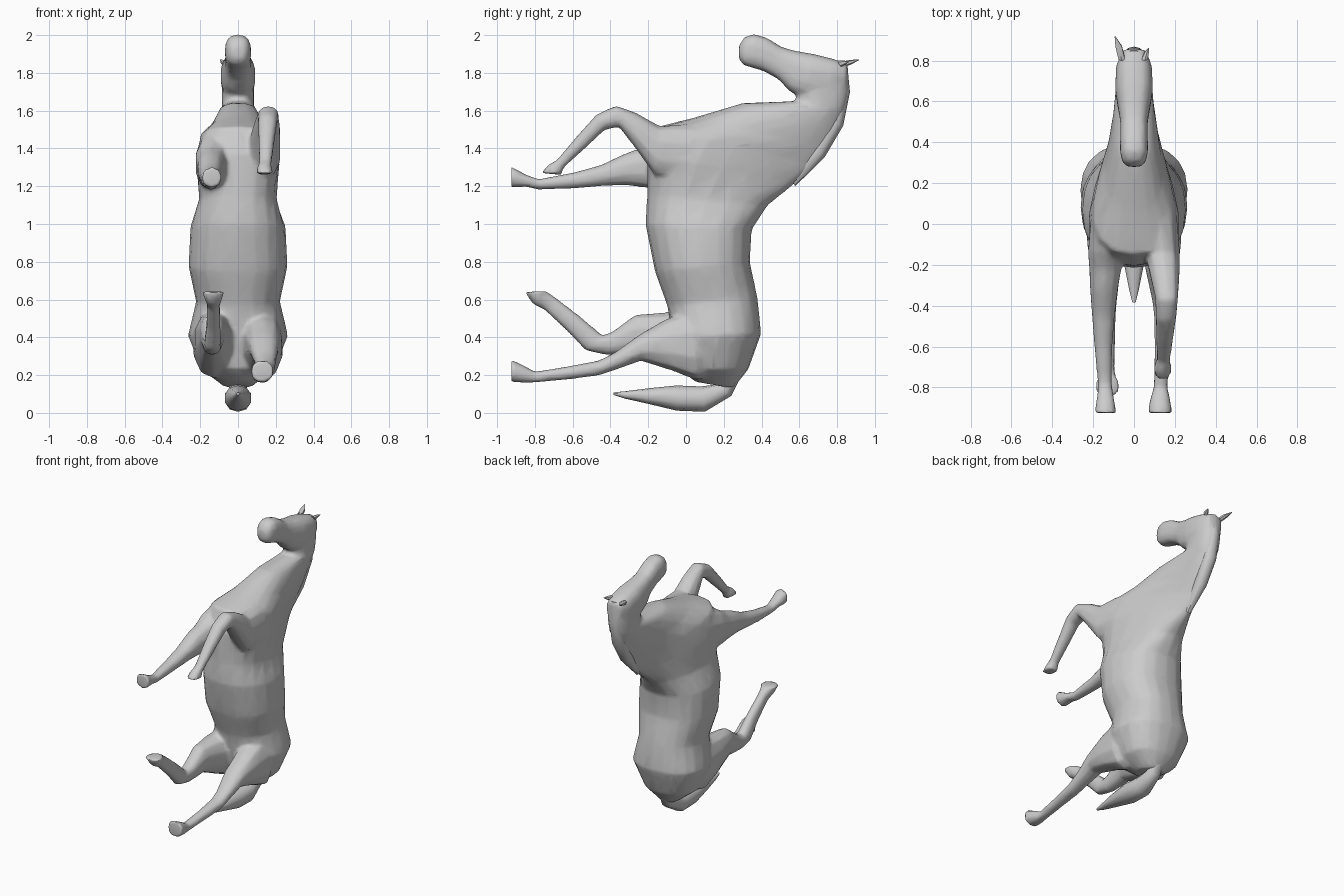
import bpy, bmesh, math
from mathutils import Vector

grey = bpy.data.materials.new("coat grey")
grey.diffuse_color = (0.6, 0.6, 0.6, 1)


def loft(name, rings, sides=14, power=0.88):
    """Skin rings given as (y1, z1, y2, z2, half width, centre x[, taper])."""
    bm = bmesh.new()
    loops = []
    for y1, z1, y2, z2, w, x, *taper in rings:
        k = taper[0] if taper else 0
        a, b = Vector((x, y1, z1)), Vector((x, y2, z2))
        mid, half = (a + b) / 2, (a - b) / 2
        loop = []
        for i in range(sides):
            t = 2 * math.pi * i / sides
            c, s = math.cos(t), math.sin(t)
            c = math.copysign(abs(c) ** power, c)
            s = math.copysign(abs(s) ** power, s) * (1 + k * c)
            loop.append(bm.verts.new(mid + half * c + Vector((w * s, 0, 0))))
        loops.append(loop)
    for p, q in zip(loops, loops[1:]):
        for i in range(sides):
            j = (i + 1) % sides
            bm.faces.new((p[i], p[j], q[j], q[i]))
    bm.faces.new(loops[0])
    bm.faces.new(loops[-1])
    bmesh.ops.recalc_face_normals(bm, faces=bm.faces)
    mesh = bpy.data.meshes.new(name)
    bm.to_mesh(mesh)
    bm.free()
    mesh.materials.append(grey)
    obj = bpy.data.objects.new(name, mesh)
    bpy.context.collection.objects.link(obj)
    select([obj])
    bpy.ops.object.shade_smooth_by_angle(angle=math.radians(40))
    return obj


def select(objs):
    bpy.ops.object.select_all(action='DESELECT')
    for o in objs:
        o.select_set(True)
    bpy.context.view_layer.objects.active = objs[0]


# Rump, barrel, chest and neck; the chest is broad in front, narrow at the crest
body = loft("body", [
    (0.05, 0.165, 0.25, 0.13, 0.08, 0),
    (-0.04, 0.235, 0.33, 0.23, 0.195, 0),
    (-0.07, 0.40, 0.398, 0.42, 0.265, 0),
    (-0.10, 0.57, 0.378, 0.61, 0.222, 0),
    (-0.165, 0.75, 0.338, 0.80, 0.262, 0),
    (-0.215, 1.00, 0.348, 0.97, 0.252, 0),
    (-0.205, 1.15, 0.433, 1.10, 0.20, 0, 0.2),
    (-0.205, 1.37, 0.585, 1.22, 0.19, 0, 0.6),
    (-0.15, 1.515, 0.685, 1.31, 0.165, 0, 0.7),
    (0.05, 1.565, 0.755, 1.40, 0.125, 0, 0.5),
    (0.30, 1.64, 0.805, 1.50, 0.10, 0, 0.2),
    (0.58, 1.65, 0.845, 1.60, 0.085, 0),
    (0.59, 1.73, 0.866, 1.70, 0.085, 0),
    (0.66, 1.83, 0.858, 1.83, 0.072, 0)], 20)

# Head from muzzle to poll
head = loft("head", [
    (0.28, 1.945, 0.28, 1.875, 0.035, 0),
    (0.31, 1.99, 0.305, 1.84, 0.06, 0),
    (0.36, 2.005, 0.36, 1.825, 0.07, 0),
    (0.43, 1.985, 0.41, 1.81, 0.068, 0),
    (0.51, 1.935, 0.49, 1.765, 0.068, 0),
    (0.59, 1.915, 0.55, 1.70, 0.08, 0),
    (0.68, 1.90, 0.62, 1.67, 0.093, 0),
    (0.78, 1.875, 0.75, 1.66, 0.09, 0),
    (0.855, 1.845, 0.85, 1.72, 0.06, 0)], power=0.75)

# Bent foreleg with its shoulder
right_foreleg = loft("right_foreleg", [
    (0.16, 1.50, 0.20, 1.25, 0.04, 0.10),
    (0.02, 1.53, 0.06, 1.19, 0.09, 0.125),
    (-0.14, 1.52, -0.16, 1.25, 0.088, 0.14),
    (-0.26, 1.588, -0.275, 1.41, 0.072, 0.152),
    (-0.37, 1.628, -0.355, 1.515, 0.057, 0.16),
    (-0.475, 1.58, -0.43, 1.497, 0.052, 0.157),
    (-0.585, 1.458, -0.537, 1.397, 0.043, 0.15),
    (-0.685, 1.338, -0.637, 1.307, 0.034, 0.145),
    (-0.725, 1.318, -0.652, 1.287, 0.038, 0.14),
    (-0.77, 1.27, -0.655, 1.26, 0.047, 0.14)], 10)

# Reaching foreleg with its shoulder
left_foreleg = loft("left_foreleg", [
    (0.16, 1.50, 0.20, 1.25, 0.04, -0.10),
    (0.02, 1.52, 0.06, 1.18, 0.09, -0.125),
    (-0.14, 1.46, -0.14, 1.18, 0.09, -0.138),
    (-0.22, 1.41, -0.20, 1.19, 0.082, -0.14),
    (-0.32, 1.375, -0.32, 1.205, 0.07, -0.147),
    (-0.45, 1.313, -0.45, 1.20, 0.057, -0.15),
    (-0.60, 1.272, -0.60, 1.187, 0.045, -0.15),
    (-0.78, 1.238, -0.78, 1.182, 0.035, -0.143),
    (-0.85, 1.263, -0.85, 1.197, 0.043, -0.14),
    (-0.925, 1.305, -0.925, 1.192, 0.055, -0.14)], 10)

# Straight hind leg
right_hind_leg = loft("right_hind_leg", [
    (0.18, 0.52, 0.20, 0.22, 0.06, 0.10),
    (0.04, 0.55, 0.06, 0.17, 0.115, 0.125),
    (-0.10, 0.50, -0.08, 0.225, 0.102, 0.132),
    (-0.24, 0.42, -0.24, 0.275, 0.08, 0.137),
    (-0.38, 0.318, -0.38, 0.225, 0.057, 0.145),
    (-0.46, 0.278, -0.46, 0.198, 0.05, 0.147),
    (-0.62, 0.248, -0.62, 0.177, 0.04, 0.14),
    (-0.80, 0.218, -0.80, 0.16, 0.035, 0.13),
    (-0.86, 0.252, -0.85, 0.158, 0.05, 0.128),
    (-0.925, 0.283, -0.925, 0.162, 0.062, 0.127)], 10)

# Kicked-up hind leg
left_hind_leg = loft("left_hind_leg", [
    (0.18, 0.52, 0.20, 0.22, 0.06, -0.10),
    (0.04, 0.55, 0.06, 0.18, 0.115, -0.125),
    (-0.12, 0.533, -0.08, 0.24, 0.10, -0.132),
    (-0.27, 0.52, -0.25, 0.315, 0.067, -0.136),
    (-0.39, 0.43, -0.42, 0.305, 0.05, -0.136),
    (-0.44, 0.41, -0.533, 0.33, 0.045, -0.135),
    (-0.55, 0.503, -0.623, 0.427, 0.038, -0.13),
    (-0.685, 0.608, -0.753, 0.547, 0.035, -0.13),
    (-0.73, 0.638, -0.813, 0.577, 0.047, -0.13),
    (-0.74, 0.645, -0.853, 0.64, 0.062, -0.13)], 10)

# Blend torso, head and legs into one skin, then lighten it to loose facets
select([body, head, right_foreleg, left_foreleg, right_hind_leg, left_hind_leg])
bpy.ops.object.join()
skin = body.modifiers.new("blend", 'REMESH')
skin.mode = 'VOXEL'
skin.voxel_size = 0.013
skin.use_smooth_shade = True
soft = body.modifiers.new("soften", 'SMOOTH')
soft.factor = 0.5
soft.iterations = 4
light = body.modifiers.new("facet", 'DECIMATE')
light.ratio = 0.15

# Mane ridge along the crest
loft("mane", [
    (0.78, 1.84, 0.853, 1.845, 0.03, 0),
    (0.79, 1.70, 0.868, 1.70, 0.045, 0),
    (0.75, 1.55, 0.832, 1.52, 0.047, 0),
    (0.66, 1.40, 0.735, 1.355, 0.043, 0),
    (0.55, 1.25, 0.578, 1.20, 0.02, 0)], 10)

# Ears, one turned further out
loft("left_ear", [
    (0.80, 1.855, 0.82, 1.825, 0.018, -0.06),
    (0.865, 1.868, 0.875, 1.845, 0.018, -0.075),
    (0.915, 1.872, 0.917, 1.868, 0.003, -0.092)], 6)
loft("right_ear", [
    (0.80, 1.865, 0.82, 1.83, 0.016, 0.052),
    (0.835, 1.865, 0.845, 1.845, 0.012, 0.062),
    (0.86, 1.862, 0.862, 1.858, 0.003, 0.072)], 6)

# Tail sweeping forward under the rump
loft("tail", [
    (0.20, 0.22, 0.29, 0.19, 0.04, 0),
    (0.16, 0.15, 0.24, 0.09, 0.05, 0),
    (0.08, 0.14, 0.10, 0.006, 0.068, 0),
    (-0.05, 0.145, -0.05, 0.012, 0.072, 0),
    (-0.20, 0.13, -0.20, 0.048, 0.05, 0),
    (-0.32, 0.115, -0.32, 0.075, 0.025, 0),
    (-0.385, 0.108, -0.385, 0.095, 0.008, 0)], 10)
